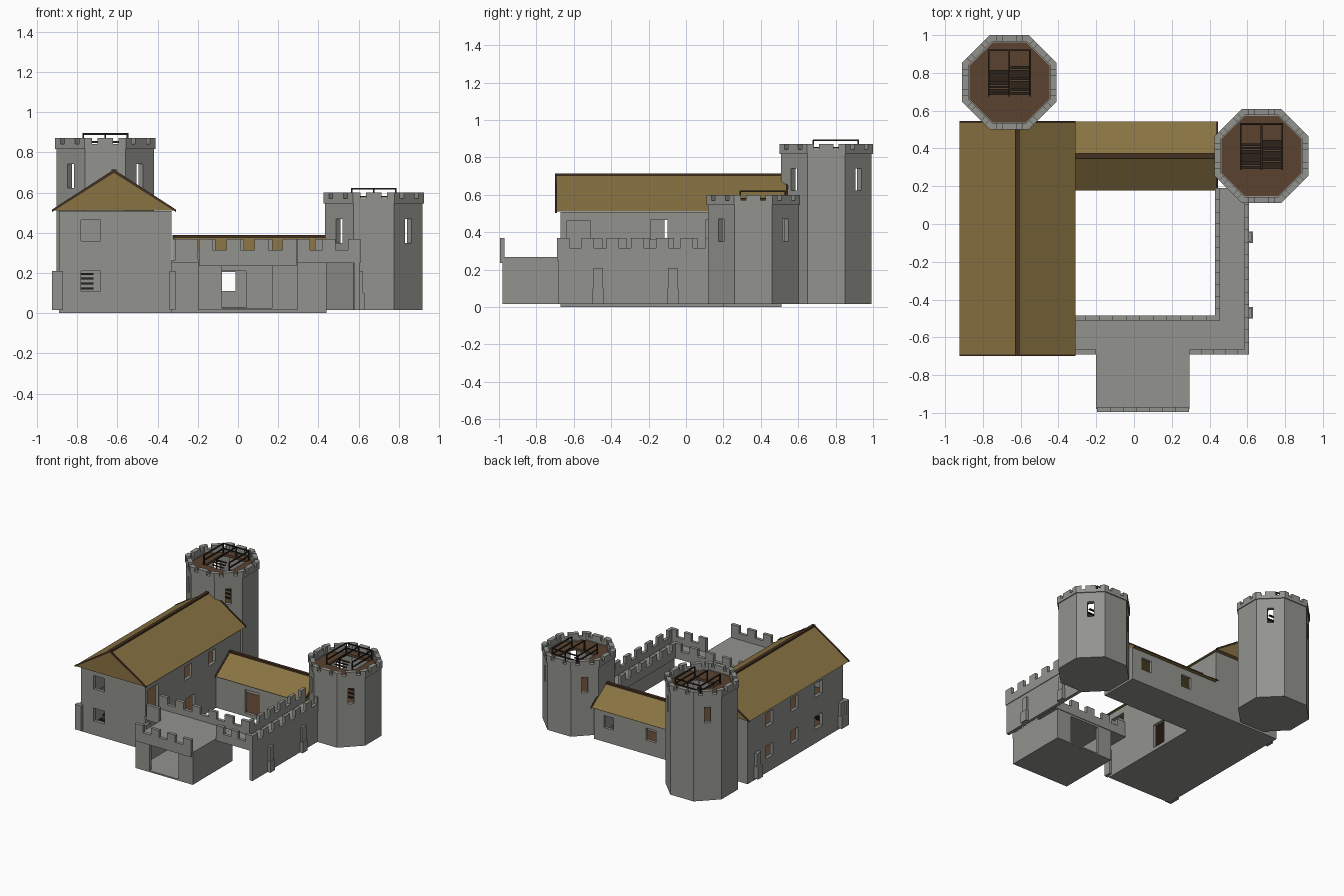
import bpy, bmesh, math
from mathutils import Matrix, Vector

if "Cube" in bpy.data.objects:
    bpy.data.objects.remove(bpy.data.objects["Cube"])


def material(name, rgb):
    m = bpy.data.materials.new(name)
    m.diffuse_color = (*rgb, 1)
    m.use_nodes = True
    m.node_tree.nodes["Principled BSDF"].inputs["Base Color"].default_value = m.diffuse_color
    return m


STONE = material("grey stone", (0.29, 0.29, 0.27))
ROOF = material("ochre roof", (0.25, 0.17, 0.055))
FLOOR = material("brown floor", (0.10, 0.055, 0.03))
TRIM = material("dark brown trim", (0.06, 0.03, 0.015))
RAIL = material("blackened wood", (0.025, 0.018, 0.012))


def finish(bm, name, mat):
    bmesh.ops.recalc_face_normals(bm, faces=bm.faces)
    me = bpy.data.meshes.new(name)
    bm.to_mesh(me)
    bm.free()
    if mat:
        me.materials.append(mat)
    ob = bpy.data.objects.new(name, me)
    bpy.context.collection.objects.link(ob)
    return ob


def add_box(bm, x0, x1, y0, y1, z0, z1, mat=Matrix()):
    size = Matrix.Diagonal((x1 - x0, y1 - y0, z1 - z0, 1))
    mid = Matrix.Translation(((x0 + x1) / 2, (y0 + y1) / 2, (z0 + z1) / 2))
    bmesh.ops.create_cube(bm, size=1, matrix=mat @ mid @ size)


def boxes(name, mat, items, frame=Matrix()):
    bm = bmesh.new()
    for b in items:
        add_box(bm, *b, mat=frame)
    return finish(bm, name, mat)


def octagon(name, mat, c, apothem, z0, z1):
    bm = bmesh.new()
    r = apothem / math.cos(math.pi / 8)
    place = Matrix.Translation((c[0], c[1], (z0 + z1) / 2)) @ Matrix.Rotation(math.pi / 8, 4, 'Z')
    bmesh.ops.create_cone(bm, cap_ends=True, segments=8, radius1=r, radius2=r, depth=z1 - z0, matrix=place)
    return finish(bm, name, mat)


def cut(ob, *cutters):
    """Subtract each cutter from ob, then discard it."""
    for c in cutters:
        mod = ob.modifiers.new("cut", 'BOOLEAN')
        mod.operation, mod.solver, mod.object = 'DIFFERENCE', 'EXACT', c
        bpy.context.view_layer.update()
        me = bpy.data.meshes.new_from_object(ob.evaluated_get(bpy.context.evaluated_depsgraph_get()))
        ob.modifiers.clear()
        ob.data = me
        bpy.data.objects.remove(c)


def cutbox(*b, frame=Matrix()):
    return boxes("opening", None, [b], frame)


def gable_roof(name, mid, half, eave, ridge, start, end, along_y):
    """Solid gable roof with a ridge beam and dark barge boards."""
    def p(s, t, z):
        return Vector((mid + s, t, z) if along_y else (t, mid + s, z))

    def prism(bm, profile, t0, t1):
        a = [bm.verts.new(p(s, t0, z)) for s, z in profile]
        b = [bm.verts.new(p(s, t1, z)) for s, z in profile]
        n = len(a)
        bm.faces.new(a)
        bm.faces.new(b[::-1])
        for i in range(n):
            bm.faces.new((a[i], b[i], b[(i + 1) % n], a[(i + 1) % n]))
    bm = bmesh.new()
    prism(bm, [(-half, eave), (half, eave), (0, ridge)], start, end)
    finish(bm, name, ROOF)
    bm = bmesh.new()
    prism(bm, [(-0.012, ridge - 0.012), (0.012, ridge - 0.012), (0.012, ridge + 0.005),
               (-0.012, ridge + 0.005)], start - 0.004, end + 0.004)
    chevron = [(-half, eave - 0.006), (0, ridge - 0.012), (half, eave - 0.006),
               (half, eave + 0.006), (0, ridge + 0.005), (-half, eave + 0.006)]
    for t in (start, end):
        prism(bm, chevron, t - 0.005, t + 0.005)
    finish(bm, name + "_trim", TRIM)


def stairs(name, x0, x1, y0, y1, z0, z1, n=8):
    dy, dz = (y1 - y0) / n, (z1 - z0) / n
    boxes(name, RAIL, [(x0, x1, y0 + i * dy, y0 + (i + 0.75) * dy, z0 + (i + 0.6) * dz, z0 + (i + 1) * dz)
                       for i in range(n)])


def tower(name, c, top):
    # Hollow shaft with slit windows on the four diagonal sides
    body = octagon(name + "_shaft", STONE, c, 0.243, 0.015, top - 0.05)
    cut(body, octagon("inside", None, c, 0.212, 0.04, top))
    for a in (45, 135):
        f = Matrix.Translation((*c, 0)) @ Matrix.Rotation(math.radians(a), 4, 'Z')
        cut(body, cutbox(-0.4, 0.4, -0.022, 0.022, top - 0.25, top - 0.13, frame=f))
    # Notched parapet
    ring = octagon(name + "_parapet", STONE, c, 0.25, top - 0.055, top)
    cut(ring, octagon("inside", None, c, 0.216, top - 0.1, top + 0.1))
    for k in range(8):
        f = Matrix.Translation((*c, 0)) @ Matrix.Rotation(k * math.pi / 4, 4, 'Z')
        for s in (-0.052, 0.052):
            cut(ring, cutbox(0.19, 0.3, s - 0.014, s + 0.014, top - 0.03, top + 0.05, frame=f))
    # Deck with a hatch, the floor below and stairs between
    x, y = c
    deck = octagon(name + "_deck", FLOOR, c, 0.222, top - 0.075, top - 0.055)
    cut(deck, cutbox(x - 0.105, x + 0.105, y - 0.065, y + 0.165, top - 0.2, top))
    octagon(name + "_lower_floor", FLOOR, c, 0.212, top - 0.30, top - 0.28)
    stairs(name + "_upper_stair", x - 0.105, x - 0.005, y - 0.065, y + 0.07, top - 0.17, top - 0.06)
    stairs(name + "_lower_stair", x + 0.005, x + 0.105, y - 0.065, y + 0.09, top - 0.28, top - 0.12)
    # Hatch railing
    r, z0, z1 = 0.004, top - 0.06, top + 0.02
    xa, xb, ya, yb = x - 0.11, x + 0.11, y - 0.07, y + 0.17
    bars = [(px - r, px + r, py - r, py + r, z0, z1) for px in (xa, x, xb) for py in (ya, yb)]
    for z in (z1 - 0.04, z1):
        bars += [(xa, xb, yb - r, yb + r, z - r, z + r)]
        bars += [(px - r, px + r, ya, yb, z - r, z + r) for px in (xa, xb)]
    bars += [(x - r, x + r, ya, yb, z1 - r, z1 + r)]
    boxes(name + "_railing", RAIL, bars)


def parapet(name, axis, a, b, c0, c1, n, z0=0.25, z1=0.315, z2=0.37):
    """Low wall from a to b with n merlons; c0..c1 is its thickness."""
    spans = [(a, b, z0, z1)]
    step = (b - a) / (n - 0.5)
    spans += [(a + i * step, a + (i + 0.5) * step, z1, z2) for i in range(n)]
    boxes(name, STONE, [(s, e, c0, c1, l, h) if axis == 'x' else (c0, c1, s, e, l, h) for s, e, l, h in spans])


# Foundation slab
boxes("foundation", STONE, [(-0.89, -0.33, -0.67, 0.51, 0, 0.018), (-0.33, 0.44, 0.2, 0.51, 0, 0.018)])

# Great hall: hollow walls with doors and windows
hall = boxes("hall_walls", STONE, [(-0.89, -0.33, -0.67, 0.51, 0.015, 0.508)])
cut(hall, cutbox(-0.865, -0.355, -0.645, 0.485, 0.025, 0.6))
for zl, zh in ((0.11, 0.21), (0.36, 0.465)):
    cut(hall, cutbox(-0.78, -0.685, -0.75, -0.6, zl, zh))
    for y in (0.24, -0.07, -0.37):
        cut(hall, cutbox(-0.95, -0.8, y - 0.045, y + 0.045, zl, zh))
for y in (-0.145, 0.15):
    cut(hall, cutbox(-0.4, -0.3, y - 0.045, y + 0.045, 0.36, 0.465))
cut(hall, cutbox(-0.4, -0.3, -0.65 + 0.01, -0.51, 0.268, 0.46))
cut(hall, cutbox(-0.4, -0.3, -0.18, -0.06, 0.026, 0.21))
boxes("hall_floors", FLOOR, [(-0.866, -0.354, -0.646, 0.486, 0.02, 0.028),
                             (-0.866, -0.354, -0.646, 0.486, 0.245, 0.262)])
stairs("hall_stair", -0.80, -0.72, -0.60, -0.30, 0.03, 0.25, 9)
gable_roof("hall_roof", -0.617, 0.308, 0.51, 0.71, -0.695, 0.54, True)

# Stepped buttresses on the hall and the east wall
steps = []
for y in (-0.635, 0.40):
    steps += [(-0.925, -0.88, y - 0.03, y + 0.03, 0.015, 0.11), (-0.912, -0.88, y - 0.025, y + 0.025, 0.11, 0.21)]
steps += [(-0.34, -0.31, -0.695, -0.64, 0.015, 0.21), (-0.925, -0.87, -0.695, -0.66, 0.015, 0.21)]
for y in (-0.47, -0.07):
    steps += [(0.60, 0.63, y - 0.03, y + 0.03, 0.015, 0.10), (0.60, 0.622, y - 0.025, y + 0.025, 0.10, 0.21)]
boxes("buttresses", STONE, steps)

# Rear wing: hollow walls, door to the yard, two back windows
wing = boxes("wing_walls", STONE, [(-0.335, 0.44, 0.2, 0.51, 0.015, 0.262)])
cut(wing, cutbox(-0.32, 0.42, 0.222, 0.488, 0.025, 0.4))
cut(wing, cutbox(-0.08, 0.04, 0.1, 0.3, 0.026, 0.21))
for x in (-0.055, 0.31):
    cut(wing, cutbox(x - 0.042, x + 0.042, 0.4, 0.6, 0.11, 0.205))
boxes("wing_floor", FLOOR, [(-0.321, 0.421, 0.221, 0.489, 0.02, 0.028)])
gable_roof("wing_roof", 0.36, 0.182, 0.255, 0.385, -0.32, 0.44, False)

# Gatehouse with a passage through it
gate = boxes("gatehouse", STONE, [(-0.2, 0.295, -0.98, -0.49, 0.015, 0.267)])
cut(gate, cutbox(-0.08, 0.17, -1.1, -0.4, 0.026, 0.235))
cut(gate, cutbox(-0.175, 0.27, -0.955, -0.515, 0.026, 0.24))
parapet("gate_parapet", 'x', -0.195, 0.29, -0.995, -0.97, 4, 0.235)

# Wall walks, outer east wall and crenellations
boxes("wall_walk", STONE, [(-0.33, -0.2, -0.685, -0.485, 0.25, 0.266), (0.295, 0.605, -0.685, -0.485, 0.25, 0.266),
                           (0.43, 0.605, -0.485, 0.19, 0.25, 0.266)])
boxes("east_wall", STONE, [(0.58, 0.605, -0.685, 0.15, 0.015, 0.252)])
parapet("front_parapet_left", 'x', -0.31, -0.2, -0.69, -0.665, 1)
parapet("front_parapet_right", 'x', 0.295, 0.61, -0.69, -0.665, 3)
parapet("yard_parapet", 'x', -0.325, 0.455, -0.51, -0.485, 6)
parapet("east_parapet_outer", 'y', -0.69, 0.17, 0.585, 0.61, 7)
parapet("east_parapet_inner", 'y', -0.51, 0.19, 0.43, 0.455, 6)

# Corner towers
tower("tall_tower", (-0.66, 0.75), 0.872)
tower("short_tower", (0.675, 0.36), 0.60)
